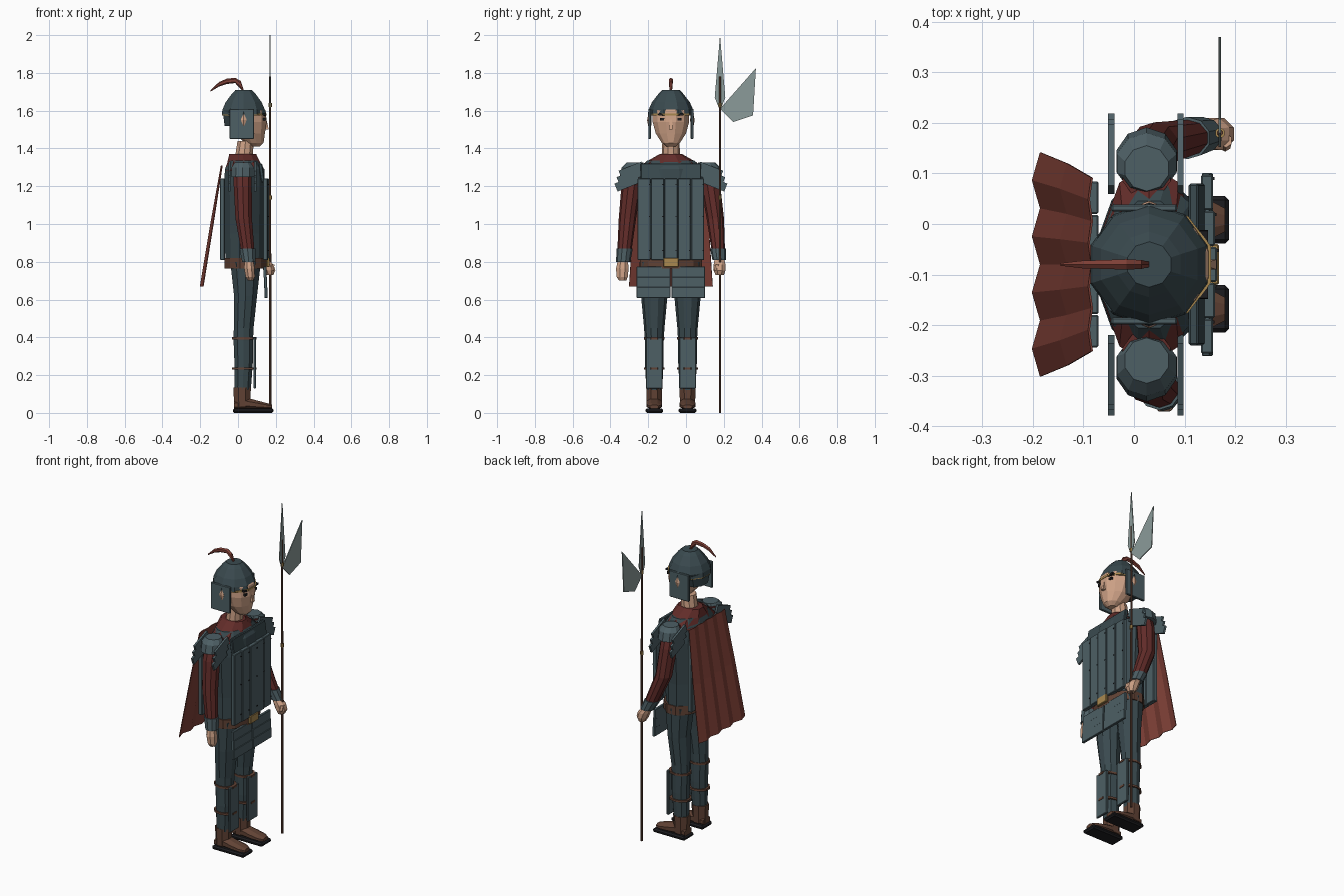
import bpy, bmesh, math
from mathutils import Vector, Matrix

CX, CY = 0.03, -0.08      # body axis; the figure faces +x


def mat(name, rgb):
    m = bpy.data.materials.new(name)
    m.diffuse_color = (*rgb, 1)
    return m


STEEL = mat("steel", (0.075, 0.115, 0.13))
DARK = mat("dark_steel", (0.042, 0.068, 0.078))
BLADE = mat("blade", (0.26, 0.33, 0.32))
RED = mat("red_cloth", (0.12, 0.025, 0.022))
CLOAK = mat("cloak_red", (0.21, 0.05, 0.037))
SKIN = mat("skin", (0.62, 0.36, 0.24))
BROWN = mat("leather", (0.12, 0.055, 0.035))
GOLD = mat("gold", (0.4, 0.25, 0.08))
BLACK = mat("black", (0.012, 0.012, 0.014))


def finish(name, bm, m):
    bmesh.ops.recalc_face_normals(bm, faces=bm.faces)
    me = bpy.data.meshes.new(name)
    bm.to_mesh(me)
    bm.free()
    me.materials.append(m)
    ob = bpy.data.objects.new(name, me)
    bpy.context.collection.objects.link(ob)
    return ob


def loft(name, secs, m, n=10, axis="z"):
    """secs: (x, y, z, r1, r2); rings lie in xy (axis z) or yz (axis x)."""
    bm = bmesh.new()
    rings = []
    for x, y, z, a, b in secs:
        ring = []
        for i in range(n):
            t = 2 * math.pi * (i + 0.5) / n
            c, s = a * math.cos(t), b * math.sin(t)
            ring.append(bm.verts.new((x + c, y + s, z) if axis == "z" else (x, y + c, z + s)))
        rings.append(ring)
    for p, q in zip(rings, rings[1:]):
        for i in range(n):
            bm.faces.new((p[i], p[(i + 1) % n], q[(i + 1) % n], q[i]))
    bm.faces.new(rings[0])
    bm.faces.new(rings[-1])
    return finish(name, bm, m)


def box(name, c, size, m, rx=0.0, ry=0.0, bevel=0.0):
    bm = bmesh.new()
    M = Matrix.Translation(c) @ Matrix.Rotation(ry, 4, "Y") @ Matrix.Rotation(rx, 4, "X")
    bmesh.ops.create_cube(bm, size=1, matrix=M @ Matrix.Diagonal((*size, 1)))
    if bevel:
        bmesh.ops.bevel(bm, geom=bm.edges[:], offset=bevel, segments=1, affect="EDGES")
    return finish(name, bm, m)


def prism(name, pts, x, t, m):
    """Flat (y, z) outline extruded along x."""
    bm = bmesh.new()
    f = bm.faces.new([bm.verts.new((x - t / 2, y, z)) for y, z in pts])
    r = bmesh.ops.extrude_face_region(bm, geom=[f])
    bmesh.ops.translate(bm, vec=(t, 0, 0), verts=[v for v in r["geom"] if isinstance(v, bmesh.types.BMVert)])
    return finish(name, bm, m)


# Head, neck, collar
loft("head", [(.09, CY, 1.41, .025, .025), (.085, CY, 1.43, .052, .05), (.065, CY, 1.48, .08, .083),
              (.055, CY, 1.54, .1, .1), (.05, CY, 1.6, .1, .1), (.04, CY, 1.65, .07, .07)], SKIN, 12)
loft("nose", [(.15, CY, 1.5, .018, .014), (.142, CY, 1.56, .01, .008)], SKIN, 4)
box("mouth", (.136, CY, 1.47), (.008, .035, .006), RED)
loft("neck", [(.03, CY, 1.34, .05, .05), (.04, CY, 1.44, .045, .045)], SKIN)
loft("collar", [(CX, CY, 1.28, .1, .2), (CX, CY, 1.33, .09, .13), (.025, CY, 1.37, .075, .06)], RED)
for s, side in ((-1, "right"), (1, "left")):
    box(side + "_eye", (.135, CY + s * .042, 1.555), (.02, .03, .014), BLACK)
    box(side + "_eyebrow", (.138, CY + s * .045, 1.578), (.016, .045, .01), BLACK, rx=s * .15)
    loft(side + "_ear", [(.03, CY + s * .112, 1.52, .01, .008), (.03, CY + s * .114, 1.55, .017, .012),
                         (.03, CY + s * .112, 1.58, .012, .008)], SKIN, 6)

# Helmet, neck guard, cheek plates, plume
loft("helmet", [(CX, CY, 1.58, .122, .122), (CX, CY, 1.605, .118, .118), (CX, CY, 1.645, .1, .1),
                (CX, CY, 1.69, .065, .065), (CX, CY, 1.71, .045, .045)], DARK, 10)
loft("neck_guard", [(-.025, CY, 1.52, .05, .075), (-.025, CY, 1.6, .06, .1)], DARK, 8)
loft("helmet_band", [(.034, CY, 1.574, .124, .118), (.034, CY, 1.586, .124, .118)], GOLD)
for s, side in ((-1, "right"), (1, "left")):
    box(side + "_cheek_plate", (.02, CY + s * .112, 1.53), (.13, .014, .16), STEEL, bevel=.003)
loft("plume", [(.03, CY, 1.705, .006, .006), (.015, CY, 1.735, .01, .022), (-.015, CY, 1.76, .012, .014),
               (-.06, CY, 1.755, .01, .014), (-.1, CY, 1.74, .009, .012), (-.145, CY, 1.705, .003, .004)],
     CLOAK, 6, "x")

# Torso and breastplate
loft("torso", [(.035, CY, .78, .105, .165), (.035, CY, .95, .108, .165), (.035, CY, 1.2, .112, .18),
               (.035, CY, 1.29, .108, .17), (.03, CY, 1.335, .085, .13)], DARK, 12)
for i in range(5):
    y = CY + (i - 2) * .071
    x = .152 - .004 * (abs(i - 2))
    box(f"breastplate_panel_{i}", (x, y, 1.025), (.024, .069, .43), STEEL, bevel=.003)
    box(f"back_panel_{i}", (-.083, CY + (i - 2) * .066, 1.025), (.026, .064, .43), STEEL, bevel=.003)
    for z in (.86, 1.04, 1.21):
        box(f"rivet_{i}_{int(z * 100)}", (x + .013, y + .028, z), (.004, .006, .006), BLACK)
box("upper_chest_plate", (.125, CY, 1.27), (.02, .32, .1), DARK, ry=-.15, bevel=.004)

# Belt, buckle, skirt plates
loft("belt", [(.04, CY, .765, .115, .17), (.04, CY, .82, .115, .17)], BROWN, 12)
box("buckle", (.16, CY, .797), (.016, .08, .048), GOLD, bevel=.003)
for s, side in ((-1, "right"), (1, "left")):
    for k in range(3):
        box(f"{side}_skirt_plate_{k}", (.142 + .003 * k, CY + s * .092, .745 - k * .054),
            (.016, .178, .058), STEEL, bevel=.002)

# Shoulders and legs
for s, side in ((-1, "right"), (1, "left")):
    Y = CY + s * .2
    loft(side + "_shoulder_cap", [(.025, Y + s * .005, 1.25, .063, .066), (.025, Y, 1.3, .062, .06),
                                  (.025, Y - s * .01, 1.325, .045, .045)], STEEL)
    for x, end in ((.092, "front"), (-.045, "back")):
        for k in range(3):
            box(f"{side}_{end}_shoulder_plate_{k}", (x, Y + s * (.008 + .011 * k), 1.285 - k * .034),
                (.012, .13, .045), STEEL, rx=-s * .38)
    L = CY + s * .088
    loft(side + "_leg", [(.04, L - s * .005, .8, .085, .083), (.04, L, .62, .064, .07),
                         (.03, L, .45, .055, .054), (.028, L, .38, .054, .05),
                         (.03, L, .28, .052, .05), (.025, L, .12, .045, .042)], DARK)
    box(side + "_greave", (.088, L, .265), (.014, .088, .27), STEEL, ry=0, bevel=.003)
    for z in (.235, .395):
        loft(f"{side}_strap_{int(z * 1000)}", [(.033, L, z - .006, .068, .055), (.033, L, z + .006, .068, .055)], BROWN)
    loft(side + "_boot_shaft", [(.022, L, .03, .046, .043), (.022, L, .135, .05, .046)], BROWN, 8)
    loft(side + "_boot_foot", [(-.02, L, .04, .036, .026), (.04, L, .05, .043, .034), (.1, L, .042, .045, .026),
                               (.15, L, .036, .042, .018), (.18, L, .032, .025, .012)], BROWN, 8, "x")
    box(side + "_sole", (.08, L, .012), (.215, .094, .024), BLACK, bevel=.008)

# Right arm hangs straight, left arm reaches forward
loft("right_sleeve", [(.025, -.26, 1.31, .05, .05), (.025, -.29, 1.2, .05, .052), (.03, -.31, 1.03, .046, .046),
                      (.05, -.325, .87, .038, .038)], RED)
loft("right_cuff", [(.05, -.325, .87, .044, .043), (.057, -.332, .8, .037, .038)], STEEL)
loft("right_hand", [(.057, -.334, .81, .024, .028), (.06, -.337, .765, .03, .036), (.065, -.338, .72, .026, .032),
                    (.066, -.335, .7, .015, .02)], SKIN, 8)
loft("left_sleeve", [(.025, .1, 1.31, .05, .05), (.025, .13, 1.2, .05, .052), (.04, .155, 1.03, .048, .046),
                     (.105, .17, .87, .042, .036)], RED)
loft("left_cuff", [(.105, .17, .87, .046, .042), (.135, .176, .81, .04, .036)], STEEL)
loft("left_hand", [(.13, .176, .82, .024, .026), (.155, .178, .785, .036, .034), (.166, .178, .755, .034, .034),
                   (.168, .178, .73, .02, .024)], SKIN, 8)
loft("left_thumb", [(.18, .155, .755, .012, .012), (.182, .165, .785, .012, .014)], SKIN, 6)

# Cloak: pleated sheet that widens and swings back towards the hem
bm = bmesh.new()
rows = []
for z, x, half, fold in ((1.31, -.088, .172, .003), (1.0, -.14, .2, .007), (.67, -.194, .222, .008)):
    rows.append([bm.verts.new((x + (fold if i % 2 == 0 else -fold), CY + half * (i / 4 - 1), z)) for i in range(9)])
for p, q in zip(rows, rows[1:]):
    for i in range(8):
        bm.faces.new((p[i], p[i + 1], q[i + 1], q[i]))
cloak = finish("cloak", bm, CLOAK)
sol = cloak.modifiers.new("thickness", "SOLIDIFY")
sol.thickness = .004

# Halberd
HX, HY = .17, .18
loft("halberd_pole", [(HX, HY, 0, .007, .007), (HX, HY, 1.78, .006, .006)], BROWN, 8)
for z in (1.13, 1.62):
    loft(f"pole_ring_{int(z * 100)}", [(HX, HY, z, .01, .01), (HX, HY, z + .02, .01, .01)], GOLD, 8)
prism("spear_point", [(HY, 1.6), (.208, 1.67), (HY, 2.0), (.152, 1.67)], HX, .005, BLADE)
prism("axe_blade", [(HY, 1.61), (.37, 1.825), (.355, 1.575), (.25, 1.54)], HX, .005, BLADE)
